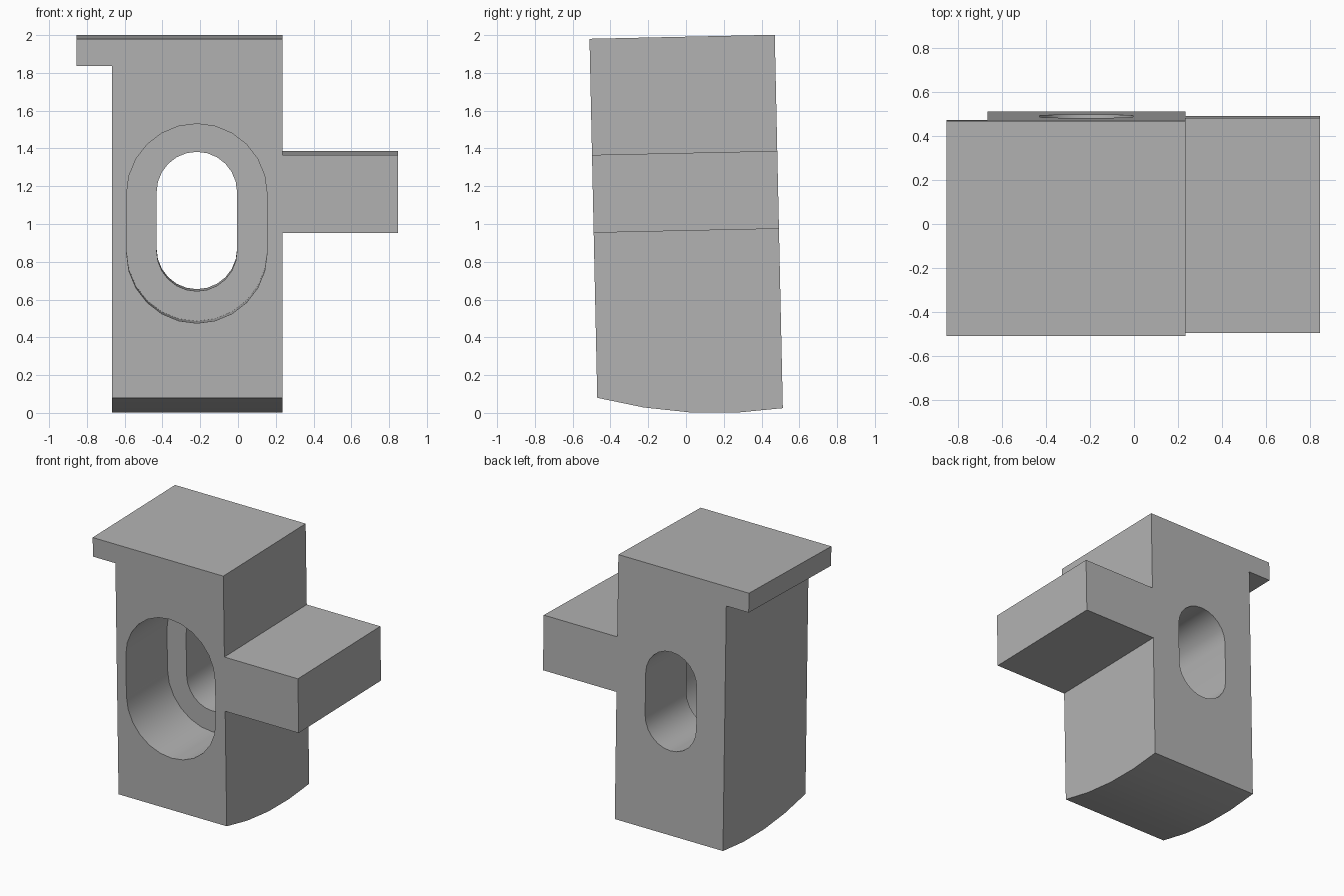
import bpy
import bmesh
from math import sin, cos, pi, atan
from mathutils import Matrix

if "Cube" in bpy.data.objects:
    bpy.data.objects.remove(bpy.data.objects["Cube"], do_unlink=True)

FRONT, BACK = -0.468, 0.513
LEAN = Matrix.Rotation(atan(0.0216), 4, "X")

grey = bpy.data.materials.new("plain grey")
grey.use_nodes = True
colour = (0.45, 0.45, 0.45, 1)
grey.diffuse_color = colour
grey.node_tree.nodes["Principled BSDF"].inputs["Base Color"].default_value = colour


def loft(name, sections):
    """Closed solid through (y, outline) sections, outline in x and z."""
    bm = bmesh.new()
    rings = [[bm.verts.new((x, y, z)) for x, z in pts] for y, pts in sections]
    for a, b in zip(rings, rings[1:]):
        for i in range(len(a)):
            j = (i + 1) % len(a)
            bm.faces.new((a[i], a[j], b[j], b[i]))
    bm.faces.new(rings[0])
    bm.faces.new(rings[-1])
    bmesh.ops.recalc_face_normals(bm, faces=bm.faces)
    bmesh.ops.dissolve_limit(bm, angle_limit=0.01, verts=bm.verts, edges=bm.edges)
    mesh = bpy.data.meshes.new(name)
    bm.transform(LEAN)
    bm.to_mesh(mesh)
    bm.free()
    mesh.materials.append(grey)
    obj = bpy.data.objects.new(name, mesh)
    bpy.context.collection.objects.link(obj)
    return obj


def slot(radius, steps=12):
    """Upright slot outline with round ends."""
    pts = []
    for end in (1, -1):
        for i in range(steps + 1):
            a = pi * i / steps
            pts.append((-0.218 + end * radius * cos(a),
                        1.013 + end * (0.156 + radius * sin(a))))
    return pts


def outline(bottom):
    """Post with a top lip on one side and an arm on the other."""
    return [(-0.667, bottom), (0.235, bottom), (0.235, 0.964), (0.848, 0.964),
            (0.848, 1.376), (0.235, 1.376), (0.235, 1.991), (-0.854, 1.991),
            (-0.854, 1.846), (-0.667, 1.846)]


# Block with a shallow curved underside
sections = []
for t in (-1, -0.5, 0, 0.5, 1):
    y = (FRONT + BACK) / 2 + t * (BACK - FRONT) / 2
    sections.append((y, outline(0.052 - 0.038 * t + 0.05 * (t * t - 1))))
block = loft("slotted_block", sections)

# Through slot and wider front recess
cutters = [("recess_cutter", 0.372, FRONT - 0.1, 0.022),
           ("slot_cutter", 0.213, -0.2, BACK + 0.1)]
for name, radius, y0, y1 in cutters:
    cutter = loft(name, [(y0, slot(radius)), (y1, slot(radius))])
    cutter.hide_render = True
    cutter.hide_set(True)
    cut = block.modifiers.new(name, "BOOLEAN")
    cut.operation = "DIFFERENCE"
    cut.solver = "EXACT"
    cut.object = cutter

bpy.context.view_layer.objects.active = block
block.select_set(True)
for name, *_ in cutters:
    bpy.ops.object.modifier_apply(modifier=name)
    bpy.data.objects.remove(bpy.data.objects[name], do_unlink=True)
bpy.ops.object.shade_smooth_by_angle(angle=pi / 6)
